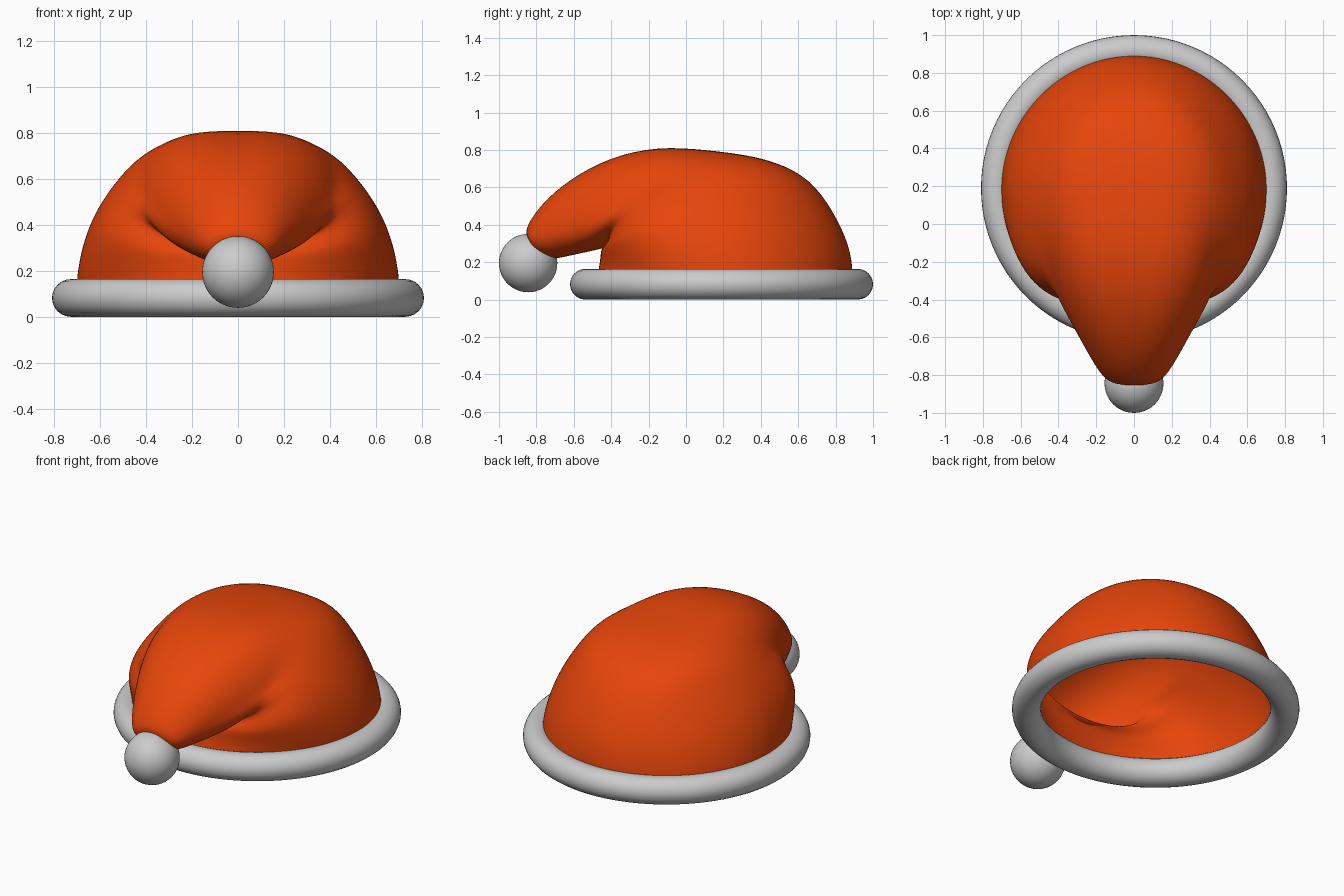
import bpy, bmesh, math

if "Cube" in bpy.data.objects:
    bpy.data.objects.remove(bpy.data.objects["Cube"])

red = bpy.data.materials.new("red_felt")
red.diffuse_color = (0.8, 0.06, 0.003, 1)
red.use_nodes = True
red.node_tree.nodes["Principled BSDF"].inputs["Base Color"].default_value = red.diffuse_color


def smooth(obj):
    for p in obj.data.polygons:
        p.use_smooth = True


# Fur brim
bpy.ops.mesh.primitive_torus_add(location=(0, 0.19, 0.082), major_radius=0.728,
                                 minor_radius=0.082, major_segments=96, minor_segments=24)
brim = bpy.context.object
brim.name = "brim"
smooth(brim)

# Pompom on the tip
bpy.ops.mesh.primitive_uv_sphere_add(radius=0.156, segments=48, ring_count=24,
                                     location=(0, -0.844, 0.195))
pompom = bpy.context.object
pompom.name = "pompom"
smooth(pompom)

# Cap rings: back/top (y, z), side (half width, y, z), front/underside (y, z),
# roundness of the upper and lower half (1 = elliptical, less = squarer)
rings = [
    ((0.89, 0.08), (0.705, 0.19, 0.08), (-0.49, 0.08), 1, 1),
    ((0.895, 0.17), (0.705, 0.19, 0.17), (-0.465, 0.17), 1, 0.92),
    ((0.87, 0.30), (0.68, 0.15, 0.31), (-0.458, 0.23), 1, 0.82),
    ((0.81, 0.43), (0.635, 0.07, 0.43), (-0.455, 0.265), 0.95, 0.76),
    ((0.72, 0.58), (0.58, -0.03, 0.51), (-0.44, 0.285), 0.88, 0.82),
    ((0.59, 0.695), (0.525, -0.12, 0.55), (-0.425, 0.29), 0.76, 0.95),
    ((0.38, 0.768), (0.475, -0.215, 0.555), (-0.42, 0.285), 0.66, 1),
    ((0.10, 0.802), (0.425, -0.31, 0.525), (-0.44, 0.275), 0.62, 1),
    ((-0.15, 0.82), (0.39, -0.405, 0.485), (-0.48, 0.265), 0.64, 1),
    ((-0.41, 0.762), (0.345, -0.50, 0.445), (-0.55, 0.25), 0.75, 1),
    ((-0.63, 0.64), (0.285, -0.61, 0.395), (-0.62, 0.235), 0.85, 1),
    ((-0.775, 0.51), (0.225, -0.715, 0.35), (-0.69, 0.22), 0.95, 1),
    ((-0.85, 0.40), (0.175, -0.79, 0.31), (-0.73, 0.215), 1, 1),
    ((-0.86, 0.34), (0.12, -0.835, 0.28), (-0.76, 0.22), 1, 1),
]


def through(a, s, b, c):
    """Quadratic in c: a at c=1, s at c=0, b at c=-1."""
    return s + (a - b) / 2 * c + ((a + b) / 2 - s) * c * c


def power(v, p):
    return math.copysign(abs(v) ** p, v) if abs(v) > 1e-9 else 0.0


# Folded cap
SEG = 48
bm = bmesh.new()
loops = []
for top, side, low, p_up, p_low in rings:
    loop = []
    for i in range(SEG):
        t = 2 * math.pi * i / SEG
        p = p_up if math.cos(t) > 0 else p_low
        c, s = power(math.cos(t), p), power(math.sin(t), p)
        loop.append(bm.verts.new((side[0] * s,
                                  through(top[0], side[1], low[0], c),
                                  through(top[1], side[2], low[1], c))))
    loops.append(loop)
for a, b in zip(loops, loops[1:]):
    for i in range(SEG):
        j = (i + 1) % SEG
        bm.faces.new((a[i], a[j], b[j], b[i]))
bm.faces.new(loops[-1])
bmesh.ops.recalc_face_normals(bm, faces=bm.faces)
mesh = bpy.data.meshes.new("cap")
bm.to_mesh(mesh)
bm.free()
cap = bpy.data.objects.new("cap", mesh)
bpy.context.collection.objects.link(cap)
cap.data.materials.append(red)
smooth(cap)
sub = cap.modifiers.new("smooth", 'SUBSURF')
sub.levels = sub.render_levels = 2
